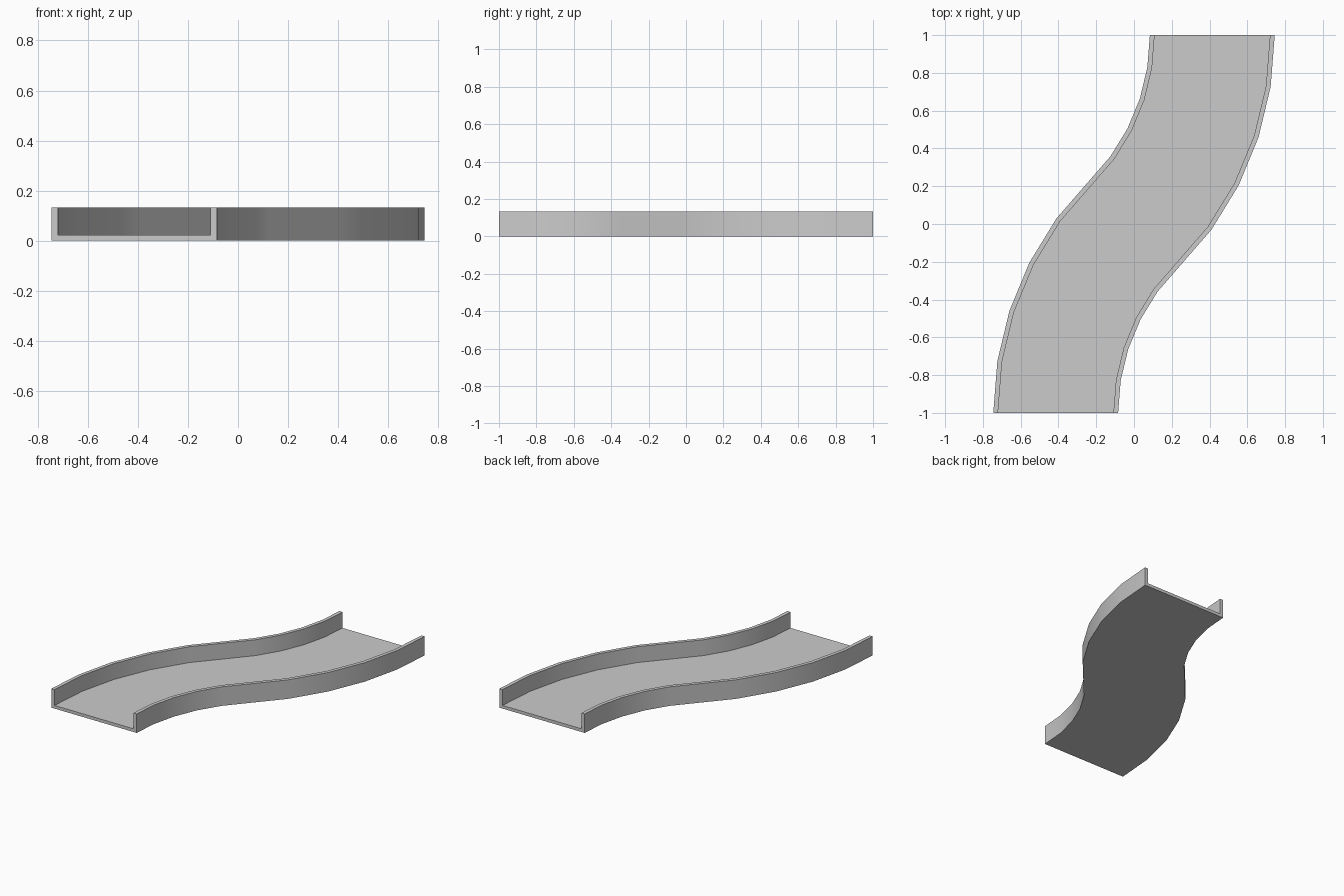
import bpy, bmesh
from math import sin, cos, radians

if "Cube" in bpy.data.objects:
    bpy.data.objects.remove(bpy.data.objects["Cube"])

R_OUT, R_IN = 1.752, 1.091      # radii of the bend's two outer wall faces
CX, CY = 1.007, -1.0            # centre of the front bend
WALL, FLOOR, HEIGHT = 0.025, 0.022, 0.133

# U-shaped cross-section: (radius, z)
profile = [
    (R_OUT, 0), (R_IN, 0), (R_IN, HEIGHT), (R_IN + WALL, HEIGHT),
    (R_IN + WALL, FLOOR), (R_OUT - WALL, FLOOR),
    (R_OUT - WALL, HEIGHT), (R_OUT, HEIGHT),
]


def section(step):
    a = radians(9 * step)
    return [(CX - r * cos(a), CY + r * sin(a), z) for r, z in profile]


# Front bend, then the same bend turned half round for the back
front = [section(i) for i in range(5)]
n = len(profile)
swap = [1, 0, 7, 6, 5, 4, 3, 2]  # left and right trade places when turned
back = [[(-s[j][0], -s[j][1], s[j][2]) for j in swap] for s in reversed(front)]

# Skin the sections into a closed channel
bm = bmesh.new()
rings = [[bm.verts.new(p) for p in s] for s in front + back]
for a, b in zip(rings, rings[1:]):
    for j in range(n):
        k = (j + 1) % n
        bm.faces.new((a[j], a[k], b[k], b[j]))

# End caps: floor strip and two wall ends
for ring in (rings[0], rings[-1]):
    for ids in ((0, 1, 4, 5), (1, 2, 3, 4), (0, 5, 6, 7)):
        bm.faces.new([ring[i] for i in ids])
bmesh.ops.recalc_face_normals(bm, faces=bm.faces)
flat = [e for e in bm.edges if len(e.link_faces) == 2
        and e.calc_face_angle(1) < 0.001
        and all(abs(f.normal.y) > 0.99 for f in e.link_faces)]
bmesh.ops.dissolve_edges(bm, edges=flat, use_verts=False)

mesh = bpy.data.meshes.new("curved_channel")
bm.to_mesh(mesh)
bm.free()
channel = bpy.data.objects.new("curved_channel", mesh)
bpy.context.collection.objects.link(channel)

# Smooth curved walls, crisp corners
bpy.context.view_layer.objects.active = channel
channel.select_set(True)
bpy.ops.object.shade_smooth_by_angle(angle=radians(30))
